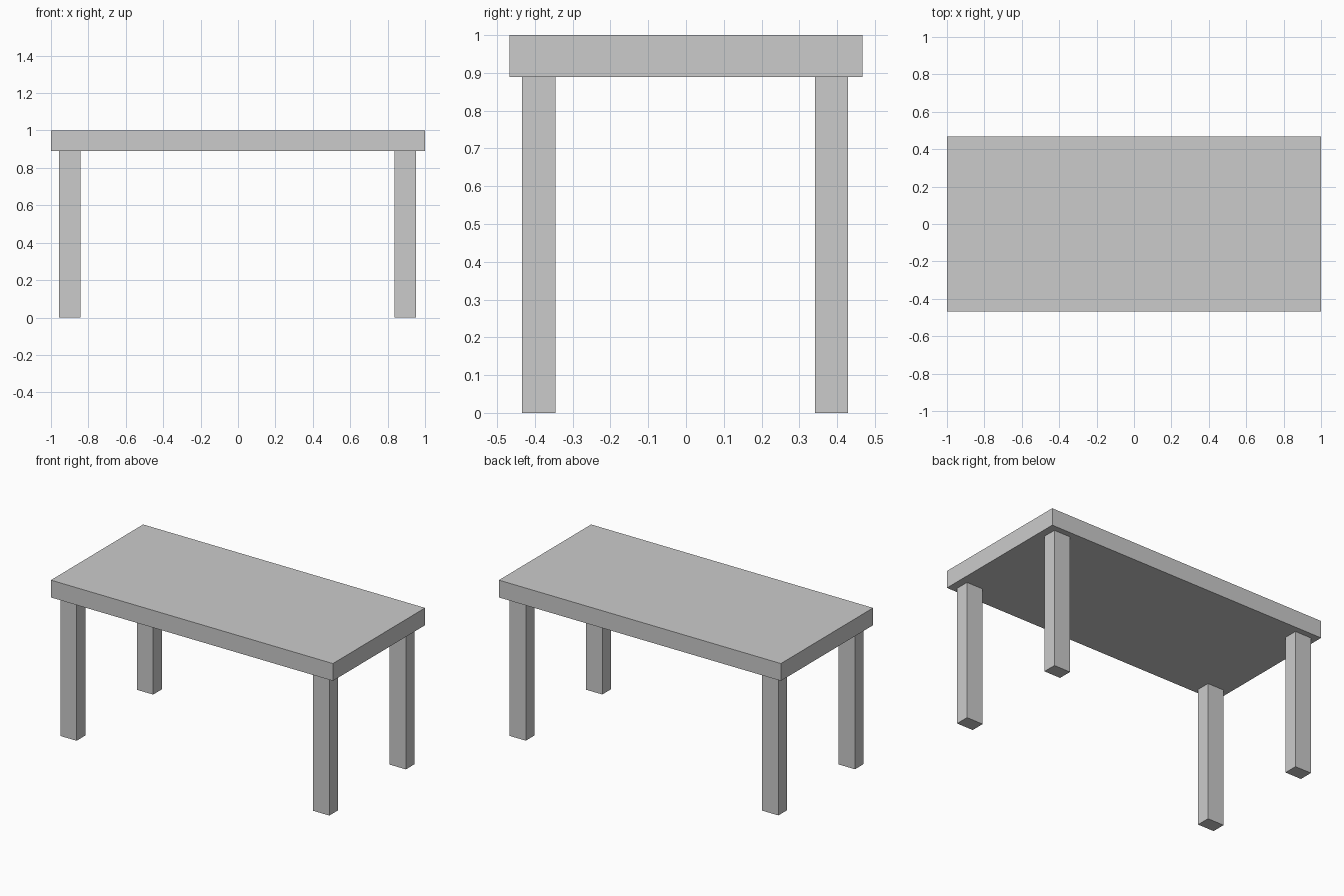
import bpy

if "Cube" in bpy.data.objects:
    bpy.data.objects.remove(bpy.data.objects["Cube"])


def box(name, x, y, z):
    """Box spanning the given (min, max) ranges."""
    spans = (x, y, z)
    bpy.ops.mesh.primitive_cube_add(size=1, location=[(a + b) / 2 for a, b in spans])
    ob = bpy.context.object
    ob.name = name
    ob.scale = [b - a for a, b in spans]
    bpy.ops.object.transform_apply(location=False, rotation=False, scale=True)
    return ob


UNDERSIDE = 0.889

# Table top slab
box("table_top", (-1, 1), (-0.467, 0.467), (UNDERSIDE, 1))

# Four square legs, set in slightly from the corners
for side, x in (("left", (-0.956, -0.841)), ("right", (0.836, 0.952))):
    for end, y in (("front", (-0.434, -0.346)), ("back", (0.341, 0.429))):
        box(f"{end}_{side}_leg", x, y, (0, UNDERSIDE))
